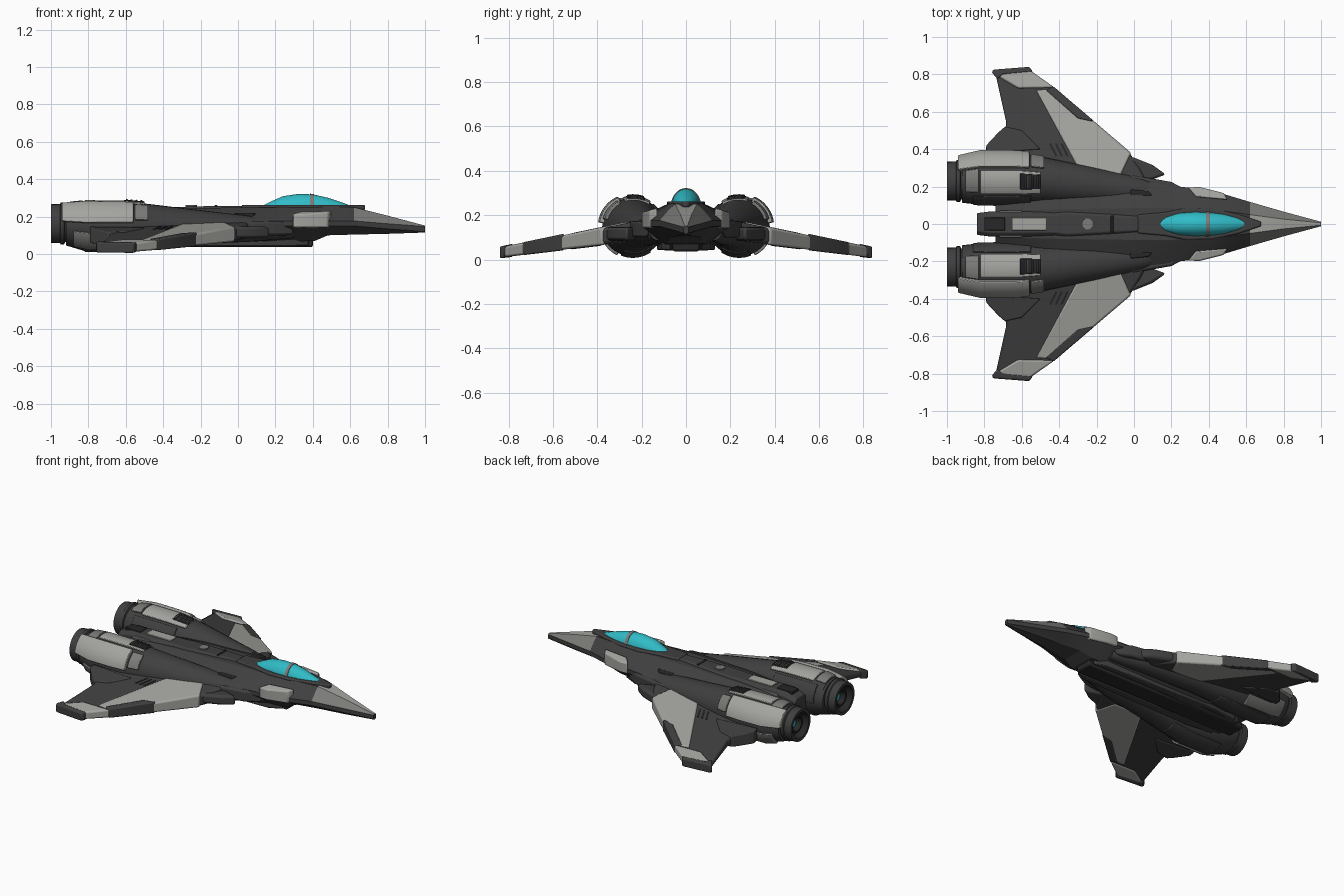
import bpy, bmesh, math

if "Cube" in bpy.data.objects:
    bpy.data.objects.remove(bpy.data.objects["Cube"])

def material(name, rgb):
    m = bpy.data.materials.new(name)
    m.diffuse_color = (*rgb, 1)
    m.use_nodes = True
    m.node_tree.nodes["Principled BSDF"].inputs["Base Color"].default_value = m.diffuse_color
    return m

DARK = material("dark hull grey", (0.05, 0.05, 0.05))
BLACK = material("near black trim", (0.02, 0.02, 0.02))
LIGHT = material("light armour grey", (0.37, 0.37, 0.35))
MID = material("mid panel grey", (0.2, 0.2, 0.19))
CYAN = material("cyan glass", (0.03, 0.5, 0.57))

def loft(name, rings, mats, mirror=False, bevel=0, rule=None, smooth=35, caps=True):
    """Skin a list of equal-length point rings, optionally mirrored across y."""
    bm = bmesh.new()
    rows = [[bm.verts.new(p) for p in r] for r in rings]
    n = len(rows[0])
    for a, b in zip(rows, rows[1:]):
        for i in range(n):
            bm.faces.new((a[i], a[(i + 1) % n], b[(i + 1) % n], b[i]))
    if caps:
        bm.faces.new(rows[0])
        bm.faces.new(rows[-1])
    bmesh.ops.recalc_face_normals(bm, faces=bm.faces)
    if rule:
        for f in bm.faces:
            f.material_index = rule(f.calc_center_median(), f.normal)
    me = bpy.data.meshes.new(name)
    bm.to_mesh(me)
    bm.free()
    for m in mats if isinstance(mats, list) else [mats]:
        me.materials.append(m)
    me.polygons.foreach_set("use_smooth", [True] * len(me.polygons))
    me.set_sharp_from_angle(angle=math.radians(smooth))
    ob = bpy.data.objects.new(name, me)
    bpy.context.collection.objects.link(ob)
    if bevel:
        b = ob.modifiers.new("bevel", 'BEVEL')
        b.width, b.segments, b.limit_method = bevel, 2, 'ANGLE'
    if mirror:
        m = ob.modifiers.new("mirror", 'MIRROR')
        m.use_axis = (False, True, False)
    return ob

def slab(name, outline, top, bot, mat, mirror=True, bevel=0.006):
    """Plate from an xy outline between two height functions of y."""
    return loft(name, [[(x, y, f(y)) for x, y in outline] for f in (bot, top)], mat, mirror, bevel)

def flat(z):
    return lambda y: z

def ell(x, cy, cz, ry, rz, a0=0, a1=360, n=28):
    k = n if a1 - a0 == 360 else n - 1
    ang = [math.radians(a0 + (a1 - a0) * i / k) for i in range(n)]
    return [(x, cy + ry * math.cos(a), cz + rz * math.sin(a)) for a in ang]

def box(name, x0, x1, y0, y1, z0, z1, mat, mirror=True, bevel=0.003):
    return slab(name, [(x0, y0), (x1, y0), (x1, y1), (x0, y1)], flat(z1), flat(z0), mat, mirror, bevel)

# Fuselage: x, half widths (top, chine, bottom), heights (top, chine, bottom)
BODY = [(1.0, .006, .012, .006, .152, .135, .115), (.8, .026, .066, .03, .205, .15, .108),
        (.62, .05, .118, .05, .25, .165, .104), (.48, .07, .16, .07, .255, .165, .1),
        (.41, .075, .18, .085, .255, .165, .07), (.2, .085, .205, .1, .25, .165, .064),
        (0, .085, .245, .1, .25, .155, .057), (-.35, .08, .25, .1, .24, .15, .045),
        (-.55, .075, .2, .095, .23, .15, .04), (-.74, .065, .11, .085, .22, .15, .045)]

def body_ring(x, wt, w, wb, zt, zc, zb):
    h = [(wt, zt), (wt + (w - wt) * .45, zt - (zt - zc) * .35), (w, zc + .012), (w, zc - .015),
         (wb + (w - wb) * .4, zb + (zc - zb) * .3), (wb, zb)]
    return [(x, y, z) for y, z in h] + [(x, -y, z) for y, z in reversed(h)]

loft("fuselage", [body_ring(*s) for s in BODY], [DARK, MID, LIGHT], smooth=20,
     rule=lambda c, n: (2 if abs(c.y) < .005 else 1) if c.x > .6 and n.z > .3 else 0)

# Belly keel and rails
box("belly_keel", -.8, .4, -.06, .06, .037, .08, BLACK, False, .01)
slab("belly_rail", [(.38, .07), (.3, .11), (-.5, .13), (-.7, .11), (-.7, .07)], flat(.09), flat(.043), DARK)

# Cockpit glass, hoop and sill
GLASS = [(.12, .012, .008), (.17, .042, .035), (.24, .06, .066), (.32, .066, .078), (.4, .064, .076),
         (.48, .055, .058), (.56, .036, .032), (.62, .01, .008)]
loft("canopy_glass", [ell(x, 0, .243, w, h, 0, 180, 17) for x, w, h in GLASS], CYAN, smooth=50)
loft("canopy_hoop", [ell(x, 0, .243, .068, .0795 - d, 0, 180, 17) for x, d in ((.385, 0), (.405, .001))], MID)
sill = [(.68, .012), (.56, .052), (.42, .082), (.28, .086), (.16, .062), (.02, .05)]
slab("cockpit_sill", sill + [(x, -y) for x, y in reversed(sill)], flat(.263), flat(.235), DARK, False, .008)

# Dorsal spine and its insets
SPINE = [(.1, .05, .258), (-.1, .06, .258), (-.36, .075, .25), (-.42, .066, .25), (-.76, .068, .25), (-.84, .058, .225)]
loft("dorsal_spine", [[(x, w, .12), (x, w, z - .02), (x, w - .02, z), (x, .02 - w, z), (x, -w, z - .02), (x, -w, .12)]
                      for x, w, z in SPINE], DARK, bevel=.004)
box("spine_light_panel", -.65, -.47, -.034, .034, .24, .256, LIGHT, False)
box("spine_rear_vent", -.8, -.69, -.035, .035, .235, .254, BLACK, False)
box("spine_side_panel", -.72, -.6, .05, .071, .2, .235, MID)
loft("spine_hatch", [ell(-.25, 0, 0, .03, .03, n=16)] and
     [[(-.25 + .03 * math.cos(i * math.pi / 8), .03 * math.sin(i * math.pi / 8), z) for i in range(16)]
      for z in (.245, .261)], MID)
box("spine_seam", -.125, -.11, -.045, .045, .25, .261, BLACK, False)

# Wings: heights fall linearly towards the tip
mid = lambda y: .105 - .165 * (y - .38)
half = lambda y: .04 - .045 * (y - .3)
def top(d): return lambda y: mid(y) + half(y) + d
def bot(d): return lambda y: mid(y) - half(y) - d

slab("wing", [(.1, .15), (.03, .3), (-.02, .375), (-.22, .55), (-.43, .73), (-.58, .82), (-.74, .8), (-.68, .53),
              (-.7, .5), (-.78, .42), (-.78, .2), (-.6, .15)], top(0), bot(0), DARK, bevel=.014)
slab("wing_light_panel", [(-.015, .38), (-.07, .26), (-.28, .26), (-.525, .715), (-.43, .725), (-.22, .555)],
     top(.005), bot(.003), LIGHT, bevel=.01)
slab("leading_edge_slat", [(-.22, .548), (-.225, .56), (-.43, .735), (-.47, .715), (-.3, .565)],
     top(.011), bot(.006), DARK, bevel=.008)
slab("wing_tip", [(-.425, .73), (-.56, .825), (-.74, .81), (-.72, .785), (-.62, .725)], top(.01), bot(.005), LIGHT, bevel=.01)
slab("tip_rail", [(-.54, .815), (-.56, .84), (-.755, .825), (-.76, .81), (-.73, .775), (-.7, .8)],
     top(.014), bot(.008), DARK, bevel=.01)
slab("trailing_flap", [(-.5, .4), (-.6, .5), (-.69, .52), (-.725, .49), (-.79, .42), (-.79, .38)], top(.006), bot(.006), DARK)
for i in range(3):
    x = -.42 + i * .03
    slab("wing_slit", [(x, .36), (x + .012, .36), (x - .022, .43), (x - .034, .43)], top(.003), top(-.01), BLACK, bevel=0)

# Shoulder fairings and cheek panels
slab("shoulder_fairing", [(.3, .17), (.2, .225), (.0, .26), (-.1, .25), (-.12, .15)], flat(.175), flat(.1), DARK, bevel=.012)
slab("shoulder_fin", [(.17, .265), (.1, .315), (.0, .355), (-.05, .36), (-.08, .25), (.05, .22)],
     flat(.148), flat(.085), DARK, bevel=.015)
slab("cheek_panel", [(.5, .13), (.48, .165), (.35, .198), (.29, .195), (.33, .145)],
     lambda y: .232 - .27 * (y - .13), flat(.142), LIGHT, bevel=.008)
slab("shoulder_panel", [(-.1, .18), (-.12, .215), (-.22, .225), (-.25, .18)], flat(.218), flat(.15), MID)
slab("shoulder_vent", [(.1, .15), (.08, .175), (-.02, .185), (-.02, .15)], flat(.218), flat(.16), BLACK)

# Engine nacelles: x, centre y, centre z, radius y, radius z
NAC = [(-.92, .232, .158, .118, .112), (-.82, .24, .148, .138, .132), (-.6, .24, .146, .138, .132),
       (-.48, .235, .15, .122, .118), (-.3, .215, .148, .105, .098), (.05, .175, .135, .075, .07), (.3, .12, .12, .04, .035)]
loft("engine_nacelle", [ell(*s) for s in NAC], DARK, True)

def nac(x):
    for a, b in zip(NAC, NAC[1:]):
        if a[0] <= x <= b[0]:
            t = (x - a[0]) / (b[0] - a[0])
            return [p + (q - p) * t for p, q in zip(a[1:], b[1:])]
    return NAC[0][1:]

def armour(name, xs, a0, a1, t, mat):
    """Curved plate hugging the nacelle between two angles (0 = outboard, 90 = up)."""
    rings = []
    for x in xs:
        cy, cz, ry, rz = nac(x)
        rings.append(ell(x, cy, cz, ry + t, rz + t, a0, a1, 10) + ell(x, cy, cz, ry - .015, rz - .015, a0, a1, 10)[::-1])
    loft(name, rings, mat, True, .004)

armour("top_armour", (-.82, -.7, -.6, -.5), 72, 124, .008, LIGHT)
armour("top_rear_armour", (-.9, -.83), 66, 120, .008, MID)
armour("outer_armour", (-.94, -.82, -.66, -.56), 8, 64, .02, LIGHT)
armour("outer_front_armour", (-.55, -.48), 15, 60, .012, MID)
armour("lower_armour", (-.88, -.8, -.6), -62, -14, .012, MID)
armour("belly_armour", (-.82, -.6, -.45), -125, -68, .006, DARK)
armour("inner_armour", (-.86, -.7, -.55), 130, 185, .006, DARK)
armour("vent_recess", (-.61, -.5), 78, 112, .012, BLACK)
for i in range(4):
    x = -.6 + i * .026
    armour("vent_slat", (x, x + .011), 80, 110, .017, DARK)

# Nozzles: turned profile of x and radius
NOZ = [(-.86, .11), (-.905, .112), (-.91, .1), (-.925, .1), (-.93, .112), (-.948, .112), (-.952, .105), (-1, .103),
       (-1, .085), (-.955, .076), (-.955, .06), (-.975, .055), (-.975, .045), (-.94, .035), (-.94, .005)]
loft("engine_nozzle", [ell(x, .23, .163, r, r) for x, r in NOZ], [DARK, BLACK], True,
     rule=lambda c, n: 1 if math.hypot(c.y - .23, c.z - .163) < .08 else 0)
loft("engine_glow", [ell(x, .23, .163, .024, .024, n=16) for x in (-.935, -.95)], CYAN, True)
